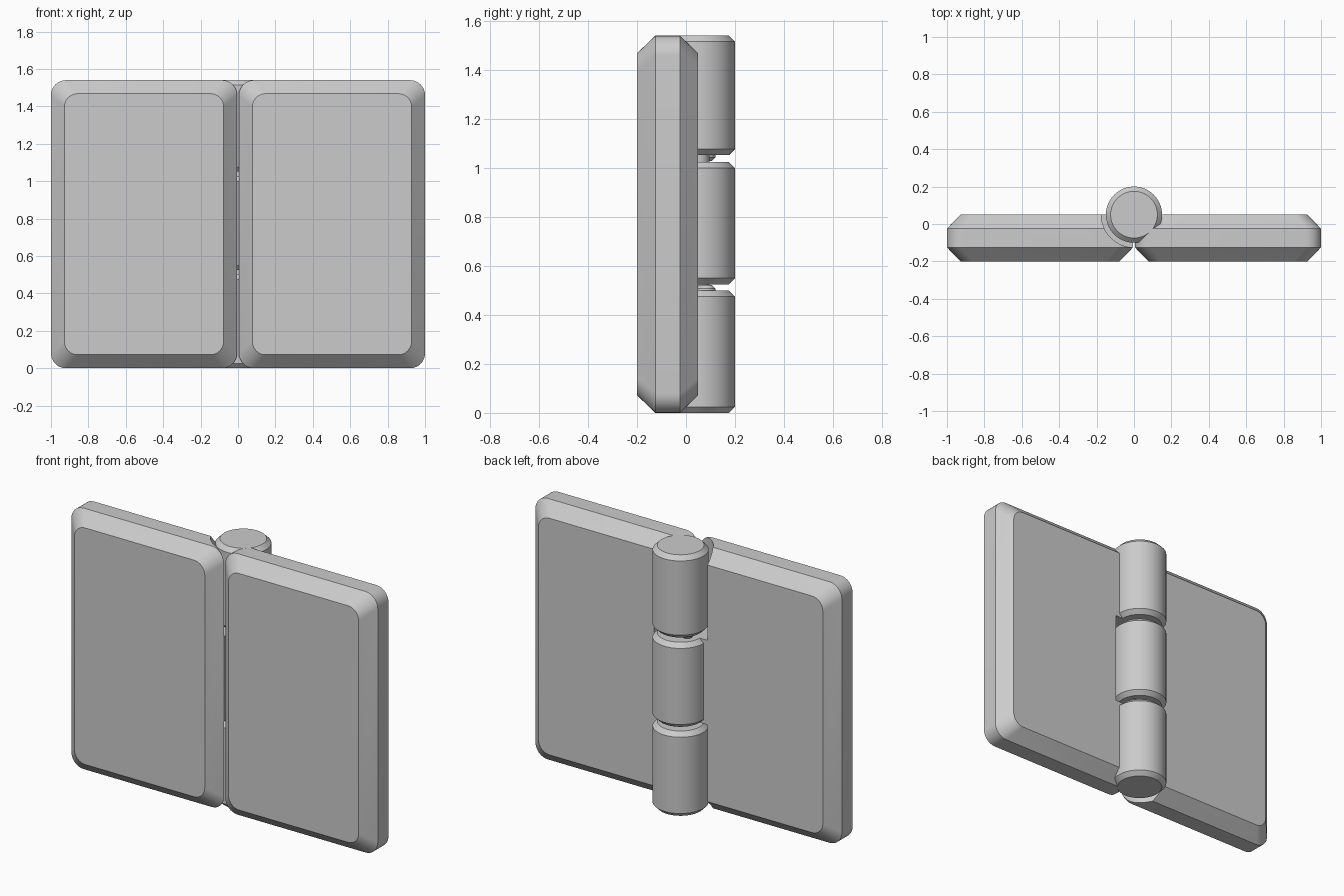
import bpy, bmesh
from math import sin, cos, pi

if "Cube" in bpy.data.objects:
    bpy.data.objects.remove(bpy.data.objects["Cube"])

H = 1.54           # overall height
AXIS_Y = 0.05      # hinge axis position in y
R = 0.15           # barrel radius


def loft(name, rings):
    """Join equal-length rings of points into a capped solid."""
    bm = bmesh.new()
    rows = [[bm.verts.new(p) for p in ring] for ring in rings]
    n = len(rows[0])
    for a, b in zip(rows, rows[1:]):
        for i in range(n):
            j = (i + 1) % n
            bm.faces.new((a[i], a[j], b[j], b[i]))
    bm.faces.new(rows[0])
    bm.faces.new(rows[-1])
    bmesh.ops.recalc_face_normals(bm, faces=bm.faces)
    me = bpy.data.meshes.new(name)
    bm.to_mesh(me)
    bm.free()
    ob = bpy.data.objects.new(name, me)
    bpy.context.collection.objects.link(ob)
    return ob


def rounded_rect(x0, x1, z0, z1, r, y, seg=8):
    pts = []
    corners = [(x1 - r, z1 - r), (x0 + r, z1 - r), (x0 + r, z0 + r), (x1 - r, z0 + r)]
    for q, (cx, cz) in enumerate(corners):
        for k in range(seg + 1):
            a = (q + k / seg) * pi / 2
            pts.append((cx + r * cos(a), y, cz + r * sin(a)))
    return pts


def turned(name, profile, cx=0.0, cy=AXIS_Y, n=64):
    return loft(name, [[(cx + r * cos(2 * pi * i / n), cy + r * sin(2 * pi * i / n), z)
                        for i in range(n)] for r, z in profile])


def smooth(ob):
    bpy.ops.object.select_all(action='DESELECT')
    ob.select_set(True)
    bpy.context.view_layer.objects.active = ob
    bpy.ops.object.shade_smooth_by_angle(angle=0.5)


def leaf(name, x0, x1, clearances):
    """Bevelled plate with round clearance pockets for the other leaf's knuckles."""
    levels = [(-0.2, 0.072, 0.07), (-0.125, 0, 0.08), (-0.025, 0, 0.08), (0.05, 0.072, 0.07)]
    ob = loft(name, [rounded_rect(x0 + d, x1 - d, d, H - d, r, y) for y, d, r in levels])
    bpy.context.view_layer.objects.active = ob
    for z0, z1 in clearances:
        cut = turned("clearance_cutter", [(R + 0.025, z0), (R + 0.025, z1)])
        cut.hide_render = True
        m = ob.modifiers.new("clearance", 'BOOLEAN')
        m.operation, m.solver, m.object = 'DIFFERENCE', 'EXACT', cut
        bpy.ops.object.modifier_apply(modifier=m.name)
        bpy.data.objects.remove(cut)
    smooth(ob)


# Two leaves, each cleared where the opposite leaf carries the barrel
leaf("left_leaf", -1.0, -0.005, [(-0.1, 0.525), (1.024, 1.7)])
leaf("right_leaf", 0.005, 1.0, [(0.5, 1.052)])

# Three chamfered barrel knuckles
c = 0.025
for name, z0, z1 in [("lower_knuckle", 0, 0.5), ("middle_knuckle", 0.525, 1.024),
                     ("upper_knuckle", 1.052, H)]:
    smooth(turned(name, [(R - c, z0), (R, z0 + c), (R, z1 - c), (R - c, z1)]))

# Pin and small detent bumps in the gaps between knuckles
for name, z in [("lower", 0.512), ("upper", 1.038)]:
    smooth(turned(name + "_pin", [(0.045, z - 0.03), (0.045, z + 0.03)], n=32))
for name, x, z0, z1 in [("lower_detent", 0.065, 0.49, 0.521), ("upper_detent", -0.065, 1.06, 1.028)]:
    zm = z0 + 0.55 * (z1 - z0)
    smooth(turned(name, [(0.042, z0), (0.04, zm), (0.026, z1)], cx=x, cy=0.08, n=24))
